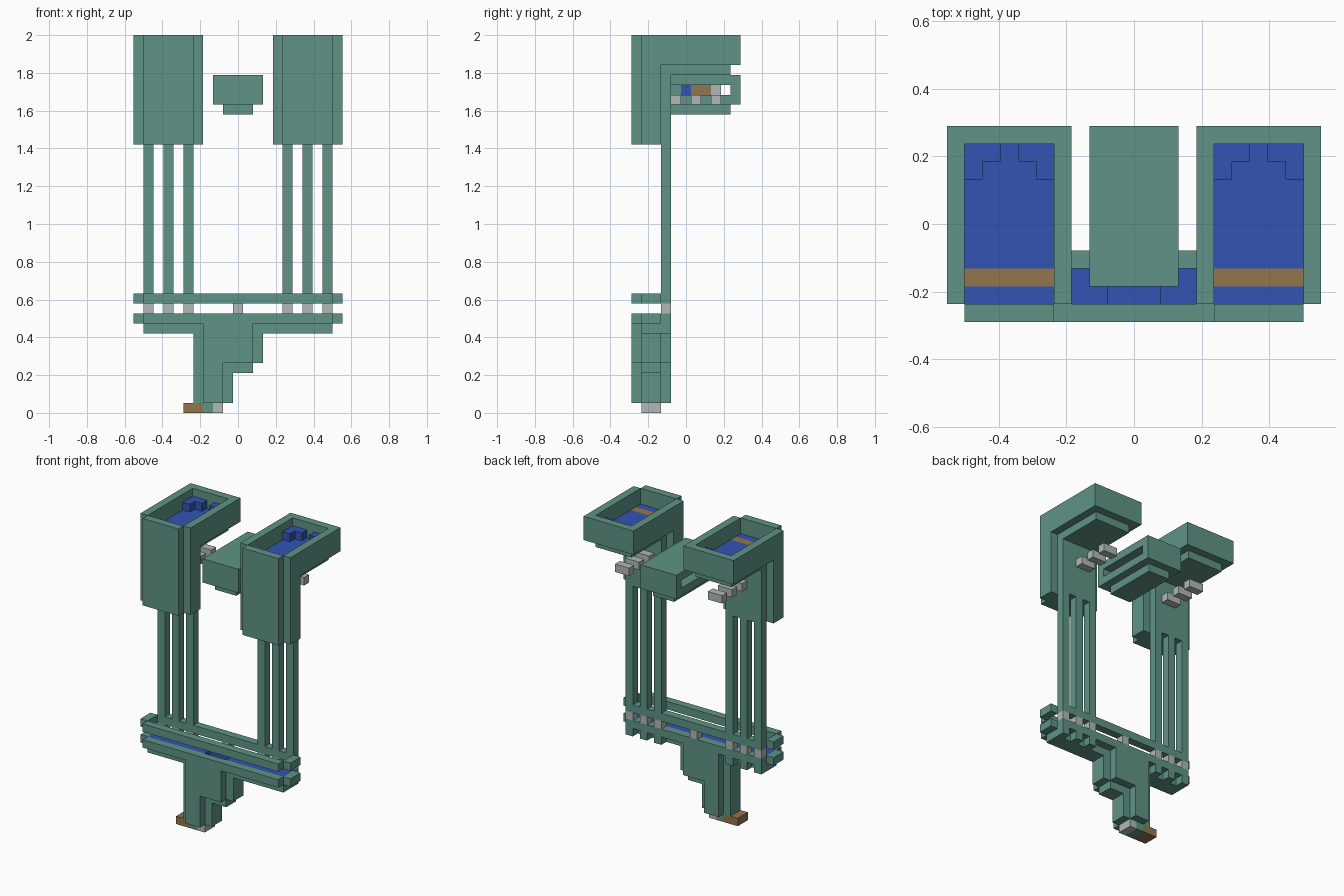
import bpy
import bmesh
from mathutils import Vector

if "Cube" in bpy.data.objects:
    bpy.data.objects.remove(bpy.data.objects["Cube"])

UNIT = 2 / 38                       # one block
ORIGIN = Vector((-10.5, -5.5, 0))   # block grid corner
COLUMNS = 21


def material(name, colour):
    mat = bpy.data.materials.new(name)
    mat.use_nodes = True
    mat.diffuse_color = (*colour, 1)
    shader = next(n for n in mat.node_tree.nodes if n.type == "BSDF_PRINCIPLED")
    shader.inputs["Base Color"].default_value = (*colour, 1)
    shader.inputs["Roughness"].default_value = 0.8
    return mat


green = material("sea green", (0.115, 0.295, 0.24))
blue = material("deep blue", (0.032, 0.09, 0.45))
brown = material("bronze brown", (0.29, 0.18, 0.075))
grey = material("pale grey", (0.43, 0.49, 0.475))


def box(x, y, z):
    """A cuboid given as block ranges on each axis."""
    return (x, y, z)


def flip(cuboid):
    x, y, z = cuboid
    return ((COLUMNS - x[1], COLUMNS - x[0]), y, z)


def part(name, mat, *cuboids):
    """One object made of cuboids in a single colour."""
    bm = bmesh.new()
    for ranges in cuboids:
        low = Vector([r[0] for r in ranges])
        high = Vector([r[1] for r in ranges])
        corners = bmesh.ops.create_cube(bm, size=1)["verts"]
        for v in corners:
            place = (low + high) / 2 + v.co * (high - low) + ORIGIN
            v.co = place * UNIT
    mesh = bpy.data.meshes.new(name)
    bm.to_mesh(mesh)
    bm.free()
    mesh.materials.append(mat)
    obj = bpy.data.objects.new(name, mesh)
    bpy.context.collection.objects.link(obj)
    return obj


def pair(name, mat, *cuboids):
    """The same part on both sides."""
    part("right_" + name, mat, *cuboids)
    part("left_" + name, mat, *[flip(c) for c in cuboids])


# Shared ranges
TANK, TANK_INSIDE = (0, 7), (1, 6)
FULL, INSET = (0, COLUMNS), (1, COLUMNS - 1)
FRONT, MIDDLE, BACK = (0, 1), (1, 3), (3, 4)
LEG, RIM = (27, 35), (35, 38)
FLOOR = (35, 36)
PILLARS = (1, 3, 5)

# Upper tanks: front leg, rim walls and underside
pair("tank_leg", green,
     box(TANK, MIDDLE, LEG),
     box(TANK_INSIDE, FRONT, (LEG[0], RIM[1])),
     box(TANK_INSIDE, BACK, LEG))
pair("tank_rim", green,
     box((0, 1), (1, 11), RIM),
     box((6, 7), (1, 11), RIM),
     box(TANK_INSIDE, (10, 11), RIM))
pair("tank_underside", green, box(TANK_INSIDE, (4, 10), (34, 35)))

# Tank contents: floor, cross band and stepped corners
pair("tank_floor", blue,
     box(TANK_INSIDE, (1, 2), FLOOR),
     box(TANK_INSIDE, (3, 10), FLOOR))
pair("tank_band", brown, box(TANK_INSIDE, (2, 3), FLOOR))
pair("tank_corner_steps", blue,
     box((1, 2), (8, 10), (36, 37)),
     box((2, 3), (9, 10), (36, 37)),
     box((4, 5), (9, 10), (36, 37)),
     box((5, 6), (8, 10), (36, 37)))

# Loose bars beneath the tanks
pair("tank_bars", grey, *[box((3, 5), (y, y + 1), (31, 32)) for y in (4, 6, 8)])

# Slim pillars, their joints and the teeth below
pair("pillars", green, *[box((x, x + 1), BACK, (11, 27)) for x in PILLARS])
pair("pillar_joints", grey, *[box((x, x + 1), BACK, (10, 11)) for x in PILLARS])
pair("pillar_teeth", green, *[box((x, x + 1), BACK, (8, 9)) for x in PILLARS])
part("centre_joint", grey, box((10, 11), BACK, (10, 11)))

# Centre housing with an open slot through its sides
HOUSING, SLOT = (8, 13), (32, 33)
part("housing", green,
     box(HOUSING, (2, 11), (31, 32)),
     box(HOUSING, (2, 11), (33, 34)),
     box(HOUSING, (2, 3), SLOT),
     box(HOUSING, (10, 11), SLOT))
part("housing_base", green, box((9, 12), (3, 10), (30, 31)))
for name, mat, span in (("back_core", green, (3, 5)), ("blue_core", blue, (5, 6)),
                        ("brown_core", brown, (6, 8)), ("grey_core", grey, (8, 9))):
    part("housing_" + name, mat, box((10, 11), span, SLOT))

# Two ring shaped rails
for name, level in (("lower_rail", (9, 10)), ("upper_rail", (11, 12))):
    part(name, green,
         box(INSET, FRONT, level),
         box(INSET, BACK, level),
         box((0, 1), MIDDLE, level),
         box((COLUMNS - 1, COLUMNS), MIDDLE, level))

# Blue trough inside the lower rail, with a small pit in the centre
pair("trough_fill", blue, box((1, 9), MIDDLE, (9, 10)))
part("trough_centre", blue,
     box((9, 12), (2, 3), (9, 10)),
     box((9, 12), (1, 2), (9, 9.1)))
part("trough_base", green, box(INSET, MIDDLE, (8, 9)))

# Stepped stem
part("stem_core", green,
     box((6, 13), MIDDLE, (5, 8)),
     box((6, 12), MIDDLE, (4, 5)),
     box((6, 10), MIDDLE, (1, 4)),
     box((7, 8), MIDDLE, (0, 1)))
for name, depth in (("stem_front", FRONT), ("stem_back", BACK)):
    part(name, green,
         box((7, 12), depth, (5, 9)),
         box((7, 9), depth, (1, 5)))

# Foot
part("foot_tip", brown, box((5, 7), MIDDLE, (0, 1)))
part("foot_pad", grey, box((8, 9), MIDDLE, (0, 1)))
